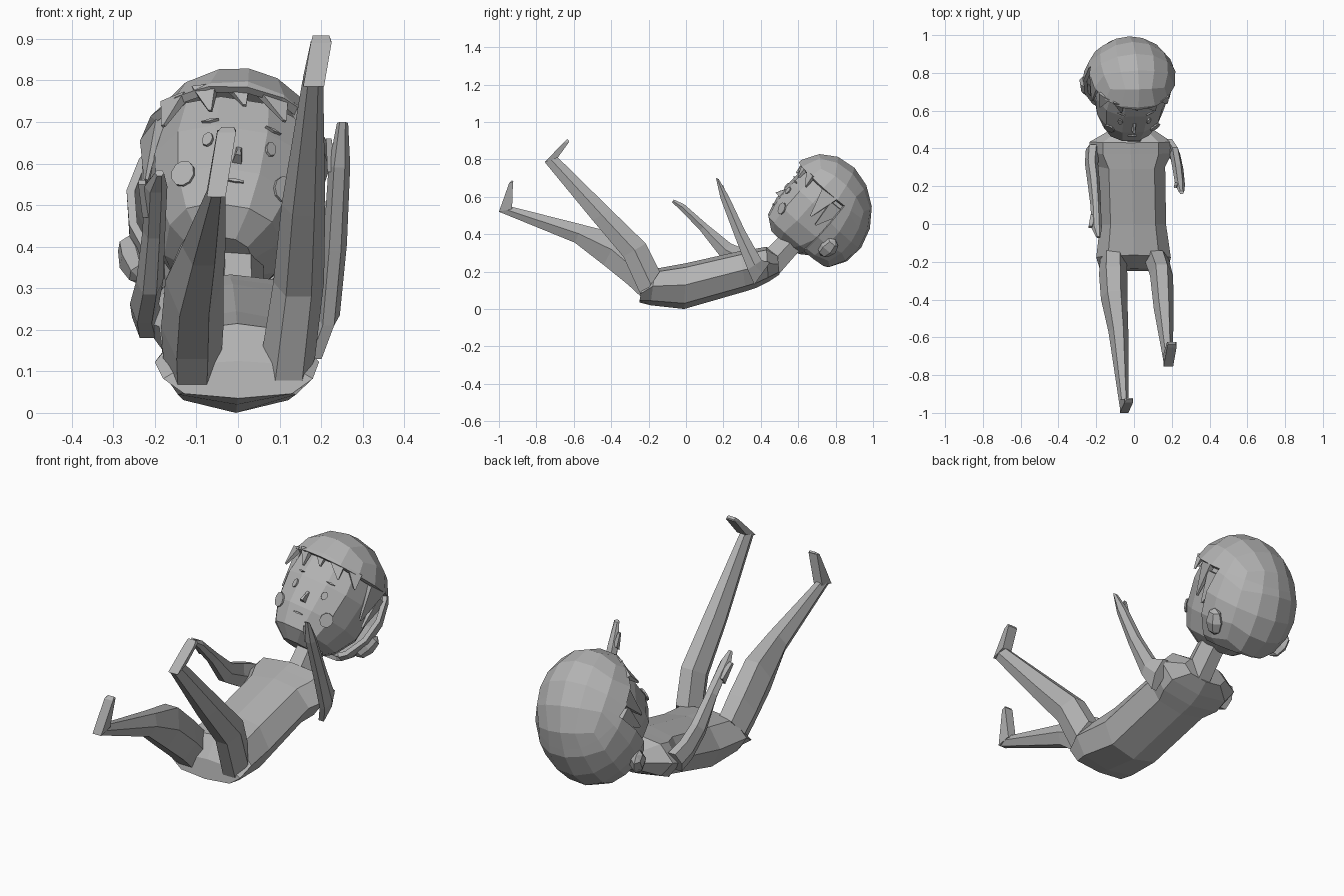
import bpy, bmesh, math
from mathutils import Vector, Matrix
from mathutils.bvhtree import BVHTree

if "Cube" in bpy.data.objects:
    bpy.data.objects.remove(bpy.data.objects["Cube"])

grey = bpy.data.materials.new("plain_grey")
grey.diffuse_color = (0.45, 0.45, 0.45, 1)
grey.use_nodes = True
grey.node_tree.nodes["Principled BSDF"].inputs["Base Color"].default_value = grey.diffuse_color

OCT = [(0, 1), (.68, .82), (1, .05), (.72, -.75), (0, -1), (-.72, -.75), (-1, .05), (-.68, .82)]
HEX = [(.5, 1), (1, 0), (.5, -1), (-.5, -1), (-1, 0), (-.5, 1)]
QUAD = [(1, 1), (1, -1), (-1, -1), (-1, 1)]


def finish(name, bm, matrix=None):
    if matrix:
        bm.transform(matrix)
    bmesh.ops.recalc_face_normals(bm, faces=bm.faces)
    me = bpy.data.meshes.new(name)
    bm.to_mesh(me)
    bm.free()
    me.materials.append(grey)
    ob = bpy.data.objects.new(name, me)
    bpy.context.collection.objects.link(ob)
    return ob


def skin(rings):
    """Closed bmesh through a list of point rings."""
    bm = bmesh.new()
    vs = [[bm.verts.new(p) for p in r] for r in rings]
    n = len(vs[0])
    for a, b in zip(vs, vs[1:]):
        for i in range(n):
            bm.faces.new((a[i], a[(i + 1) % n], b[(i + 1) % n], b[i]))
    bm.faces.new(vs[0])
    bm.faces.new(vs[-1])
    return bm


def limb(name, section, rings):
    """Each ring: lower edge (y, z), upper edge (y, z), x range."""
    out = []
    for y1, z1, y2, z2, x1, x2 in rings:
        c = Vector(((x1 + x2) / 2, (y1 + y2) / 2, (z1 + z2) / 2))
        v = Vector((0, (y2 - y1) / 2, (z2 - z1) / 2))
        out.append([c + Vector(((x2 - x1) / 2 * a, 0, 0)) + v * b for a, b in section])
    return finish(name, skin(out))


# Torso and neck
limb("torso", OCT, [
    (-.25, .035, -.235, .125, -.18, .18), (-.19, .02, -.165, .215, -.2, .195),
    (-.01, .0, .0, .245, -.18, .17), (.32, .095, .29, .31, -.19, .165),
    (.38, .115, .37, .322, -.235, .2), (.44, .145, .43, .333, -.235, .2),
    (.5, .185, .49, .29, -.13, .11)])
limb("neck", HEX, [(.5, .19, .43, .32, -.065, .065), (.64, .35, .54, .43, -.06, .06)])

# Legs and feet
limb("right_leg", HEX, [
    (-.235, .06, -.14, .2, -.18, -.04), (-.31, .13, -.225, .285, -.185, -.035),
    (-.44, .235, -.355, .4, -.175, -.035), (-.595, .355, -.55, .45, -.135, -.03),
    (-1.0, .52, -.945, .55, -.075, -.03)])
limb("right_foot", QUAD, [
    (-1.0, .52, -.93, .535, -.075, -.03), (-.945, .675, -.925, .68, -.05, -.005),
    (-.93, .688, -.922, .683, -.04, -.01)])
limb("left_leg", HEX, [
    (-.235, .06, -.14, .2, .055, .185), (-.335, .28, -.215, .35, .085, .207),
    (-.5, .475, -.40, .53, .105, .21), (-.755, .785, -.69, .815, .155, .205)])
limb("left_foot", QUAD, [
    (-.755, .785, -.685, .81, .157, .207), (-.655, .89, -.625, .893, .175, .225),
    (-.635, .908, -.625, .9, .18, .22)])

# Arms with small thumbs
limb("right_arm", HEX, [
    (.37, .18, .42, .28, -.255, -.18), (.30, .215, .34, .31, -.26, -.19),
    (.18, .285, .24, .35, -.245, -.18), (.075, .42, .11, .455, -.23, -.175),
    (-.03, .53, -.01, .56, -.225, -.17), (-.075, .57, -.065, .585, -.2, -.178)])
limb("right_thumb", QUAD, [(.03, .47, .05, .5, -.23, -.2), (-.02, .55, -.01, .56, -.24, -.222)])
limb("left_arm", HEX, [
    (.365, .13, .45, .25, .16, .215), (.33, .21, .405, .26, .19, .245),
    (.26, .39, .315, .42, .205, .262), (.185, .59, .23, .6, .218, .27),
    (.16, .7, .175, .695, .238, .265)])
limb("left_thumb", QUAD, [(.2, .58, .22, .6, .215, .235), (.19, .66, .2, .66, .212, .225)])

# Head frame: local x sideways, y out of the face, z to the crown
up = Vector((0, .65, .76)).normalized()
fwd = Matrix.Rotation(math.radians(7), 3, up) @ Vector((0, -.76, .65)).normalized()
up = (up + Vector((.1, 0, 0))).normalized()
side = fwd.cross(up).normalized()
fwd = up.cross(side)
H = Matrix.Translation((-.022, .733, .52)) @ Matrix((side, fwd, up)).transposed().to_4x4()

# Face: rings by height, front, back, half width
rings = []
for z, front, back, w in [(-.255, .15, -.05, .075), (-.205, .215, -.12, .14),
                          (-.11, .238, -.19, .182), (.02, .238, -.19, .2),
                          (.12, .228, -.17, .185), (.17, .15, -.1, .12)]:
    ring = []
    for i in range(12):
        a = math.tau * (i + .5) / 12
        s, c = math.sin(a), math.cos(a)
        ring.append(Vector((w * math.copysign(abs(s) ** .85, s),
                            (front + back) / 2 + (front - back) / 2 * math.copysign(abs(c) ** .8, c), z)))
    rings.append(ring)
bm = skin(rings)
bmesh.ops.recalc_face_normals(bm, faces=bm.faces)
tree = BVHTree.FromBMesh(bm)
finish("face", bm, H)


def plate(name, x, z, rx, rz, sides, thick=.008):
    """Thin disc laid on the face surface."""
    p, n, _, _ = tree.ray_cast(Vector((x, .6, z)), Vector((0, -1, 0)))
    bm = bmesh.new()
    bmesh.ops.create_cone(bm, cap_ends=True, segments=sides, radius1=1, radius2=1, depth=thick)
    bmesh.ops.scale(bm, verts=bm.verts, vec=(rx, rz, 1))
    sx = Vector((0, 0, 1)).cross(n).normalized()
    rot = Matrix((sx, n.cross(sx), n)).transposed().to_4x4()
    finish(name, bm, H @ Matrix.Translation(p + n * thick * .4) @ rot)


# Local +x is the figure's right side
for s, label in ((-1, "left"), (1, "right")):
    plate(label + "_eye", s * .075, -.025, .014, .02, 8)
    plate(label + "_cheek", s * .122, -.115, .03, .033, 10)
    plate(label + "_eyebrow", s * .075, .035, .022, .004, 4)
    # Ears
    bm = bmesh.new()
    bmesh.ops.create_uvsphere(bm, u_segments=6, v_segments=4, radius=1)
    bmesh.ops.scale(bm, verts=bm.verts, vec=(.035, .05, .065))
    finish(label + "_ear", bm, H @ Matrix.Translation((s * .205, -.12, -.125 - s * .015))
           @ Matrix.Rotation(s * .4, 4, 'Y'))
plate("mouth", 0, -.14, .026, .004, 6)

# Nose: small wedge
finish("nose", skin([[(-.014, .22, -.09), (.014, .22, -.09), (.008, .22, -.02), (-.008, .22, -.02)],
                     [(-.007, .26, -.085), (.007, .26, -.085), (.004, .248, -.06), (-.004, .248, -.06)]]), H)

# Hair shell: rounded cube stretched along the forehead-to-nape diagonal, opened at the face
bm = bmesh.new()
bmesh.ops.create_cube(bm, size=2)
bmesh.ops.subdivide_edges(bm, edges=bm.edges, cuts=3, use_grid_fill=True)
diag = Vector((0, 1, 1)).normalized()
for v in bm.verts:
    v.co = Vector([math.tan(c * math.pi / 4) for c in v.co]).normalized()
    v.co = Vector((v.co.x * .252, v.co.y * .256, v.co.z * .256))
    v.co += diag * v.co.dot(diag) * .2 + Vector((0, 0, .008))
TOP, SIDE, NAPE = .12, -.04, -.215
for co, no in (((0, 0, TOP), (0, 0, 1)), ((0, SIDE, 0), (0, 1, 0)), ((0, 0, NAPE), (0, 0, 1))):
    bmesh.ops.bisect_plane(bm, geom=bm.verts[:] + bm.edges[:] + bm.faces[:], dist=1e-5,
                           plane_co=co, plane_no=no)
gone = []
for f in bm.faces:
    c = f.calc_center_median()
    if (c.y > SIDE and c.z < TOP) or c.z < NAPE:
        gone.append(f)
bmesh.ops.delete(bm, geom=gone, context='FACES')
hair = finish("hair", bm, H)
mod = hair.modifiers.new("thickness", 'SOLIDIFY')
mod.thickness = .02
mod.offset = -1

# Fringe and side locks: flat pointed wedges (x, y, z of root, tip offset, half width)
locks = [(.165, .175, .13, .02, .0, -.09, .035), (.1, .228, .135, -.02, .006, -.075, .03),
         (.02, .24, .135, -.02, .004, -.05, .025), (-.06, .238, .135, -.04, -.005, -.07, .04),
         (-.14, .2, .13, -.03, -.02, -.07, .035)]
for s in (1, -1):
    locks += [(s * .205, .06, .12, 0, .0, -.16, .05), (s * .205, -.02, .09, 0, .03, -.15, .05)]
for i, (x, y, z, dx, dy, dz, w) in enumerate(locks):
    out = Vector((x, y, 0)).normalized()
    along = Vector((-out.y, out.x, 0))
    p = Vector((x, y, z))
    tip = p + Vector((dx, dy, dz))
    ring = lambda c, w, t: [c + along * a * w + out * b * t for a, b in QUAD]
    finish("hair_lock_%d" % (i + 1), skin([ring(p, w, .012), ring(tip, .004, .004)]), H)
